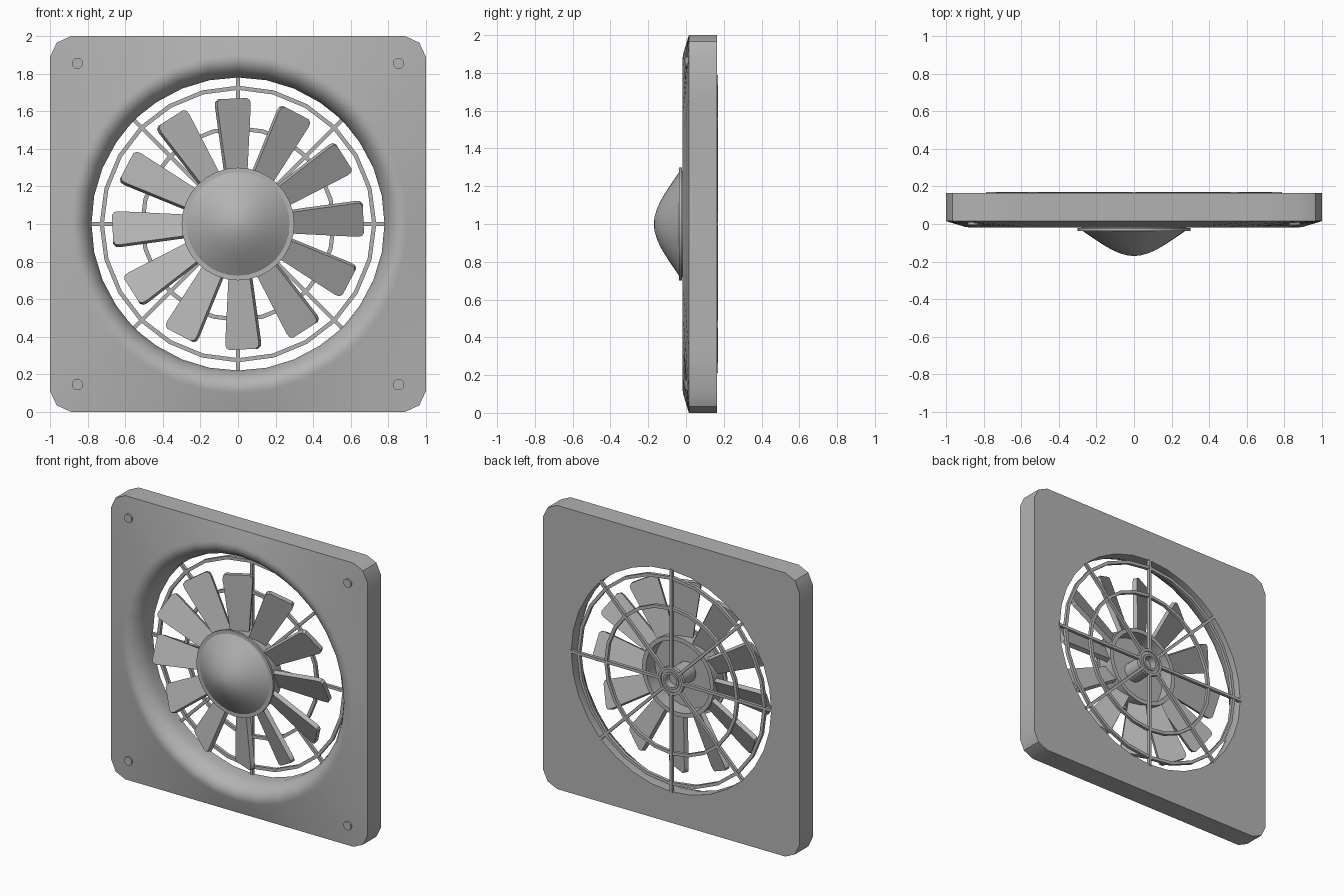
import bpy, bmesh
from math import pi, sin, cos, tan, radians, atan2
from mathutils import Matrix, Vector

cube = bpy.data.objects.get("Cube")
if cube:
    bpy.data.objects.remove(cube, do_unlink=True)

grey = bpy.data.materials.new("plain_grey")
grey.use_nodes = True
colour = (0.45, 0.45, 0.45, 1)
grey.diffuse_color = colour
grey.node_tree.nodes["Principled BSDF"].inputs["Base Color"].default_value = colour

CENTRE = Matrix.Translation((0, 0, 1))


def finish(bm, name, matrix=CENTRE, smooth=True):
    """Turn a bmesh into a named, shaded object."""
    bmesh.ops.recalc_face_normals(bm, faces=bm.faces)
    bm.transform(matrix)
    mesh = bpy.data.meshes.new(name)
    bm.to_mesh(mesh)
    bm.free()
    mesh.materials.append(grey)
    obj = bpy.data.objects.new(name, mesh)
    bpy.context.collection.objects.link(obj)
    if smooth:
        bpy.ops.object.select_all(action="DESELECT")
        obj.select_set(True)
        bpy.context.view_layer.objects.active = obj
        bpy.ops.object.shade_smooth_by_angle(angle=radians(32))
    return obj


def loft(name, rings, closed=False, matrix=CENTRE):
    """Skin a list of point rings; closed joins the last ring to the first."""
    bm = bmesh.new()
    rows = [[bm.verts.new(p) for p in ring] for ring in rings]
    pairs = list(zip(rows, rows[1:]))
    if closed:
        pairs.append((rows[-1], rows[0]))
    for a, b in pairs:
        for i in range(len(a)):
            j = (i + 1) % len(a)
            bm.faces.new((a[i], a[j], b[j], b[i]))
    if not closed:
        bm.faces.new(rows[0])
        bm.faces.new(rows[-1])
    return finish(bm, name, matrix)


def circle(r, y, angles):
    return [(r * cos(a), y, r * sin(a)) for a in angles]


def even(n):
    return [2 * pi * i / n for i in range(n)]


def lathe(name, profile, segments, closed=False, matrix=CENTRE):
    return loft(name, [circle(r, y, even(segments)) for r, y in profile], closed, matrix)


# Frame: clipped square outline blending into a round bell mouth
CUT, MID = 0.11, 0.035
corner = [atan2(1 - CUT, 1), pi / 4, atan2(1, 1 - CUT)]
angles = sorted({round(a, 5) for a in even(32)}
                | {round(q * pi / 2 + a, 5) for q in range(4) for a in corner})


def outline_radius(a):
    """Distance from the centre to the clipped square in direction a."""
    a = abs((a + pi / 4) % (pi / 2) - pi / 4)
    if tan(a) <= 1 - CUT + 1e-4:
        return 1 / cos(a)
    p, q = Vector((1, 1 - CUT)), Vector((1 - MID, 1 - MID))
    d = q - p
    return (p.x * d.y - p.y * d.x) / (cos(a) * d.y - sin(a) * d.x)


def outline(y):
    return [(outline_radius(a) * cos(a), y, outline_radius(a) * sin(a)) for a in angles]


mouth = [(0.90, -0.015), (0.88, -0.018), (0.85, -0.012), (0.82, 0.01),
         (0.795, 0.045), (0.78, 0.09), (0.78, 0.165)]
loft("frame", [outline(0.165), outline(0.015)]
     + [circle(r, y, angles) for r, y in mouth], closed=True)

# Corner screws
for x in (-1, 1):
    for z in (-1, 1):
        side = ("left" if x > 0 else "right") + ("_top" if z > 0 else "_bottom")
        lathe("screw_" + side, [(0.03, 0.04), (0.03, -0.006)], 12,
              matrix=Matrix.Translation((x * 0.855, 0, 1 + z * 0.855)))

# Hub: domed cap with a flange, hollow at the back
lathe("hub", [(0.25, -0.01), (0.25, 0.09), (0.28, 0.09), (0.28, -0.02), (0.3, -0.02),
              (0.3, -0.036), (0.275, -0.036), (0.24, -0.06), (0.2, -0.087),
              (0.16, -0.113), (0.12, -0.136), (0.08, -0.154), (0.04, -0.166),
              (0.008, -0.17)], 32)

# Shaft and bearing with an open bore at the back
lathe("shaft", [(0.07, -0.02), (0.07, 0.145), (0.098, 0.145), (0.098, 0.17),
                (0.08, 0.17), (0.08, 0.162), (0.06, 0.162), (0.06, 0.17),
                (0.045, 0.17), (0.045, 0.12)], 24)

# Twelve pitched blades
half = [(0.06, 0.26), (0.098, 0.63), (0.095, 0.655), (0.078, 0.668)]
shape = half + [(-u, v) for u, v in reversed(half)]
for i in range(12):
    bm = bmesh.new()
    face = bm.faces.new([bm.verts.new((u, -0.016, v)) for u, v in shape])
    extruded = bmesh.ops.extrude_face_region(bm, geom=[face])["geom"]
    bmesh.ops.translate(bm, vec=(0, 0.032, 0),
                        verts=[g for g in extruded if isinstance(g, bmesh.types.BMVert)])
    spin = Matrix.Rotation(radians(30 * i - 2.5), 4, "Y")
    pitch = Matrix.Translation((0, 0.04, 0)) @ Matrix.Rotation(radians(25), 4, "Z")
    finish(bm, f"blade_{i + 1}", CENTRE @ spin @ pitch, smooth=False)

# Rear grille: two rings and eight spokes
for name, r in (("outer", 0.725), ("inner", 0.51)):
    w = 0.011
    lathe(name + "_grille_ring", [(r - w, 0.145), (r + w, 0.145), (r + w, 0.167),
                                  (r - w, 0.167)], 24, closed=True)
for i in range(8):
    bm = bmesh.new()
    bmesh.ops.create_cube(bm, size=1)
    place = Matrix.Translation((0, 0.159, 0.438)) @ Matrix.Diagonal((0.02, 0.022, 0.7, 1))
    finish(bm, f"grille_spoke_{i + 1}",
           CENTRE @ Matrix.Rotation(i * pi / 4, 4, "Y") @ place, smooth=False)
